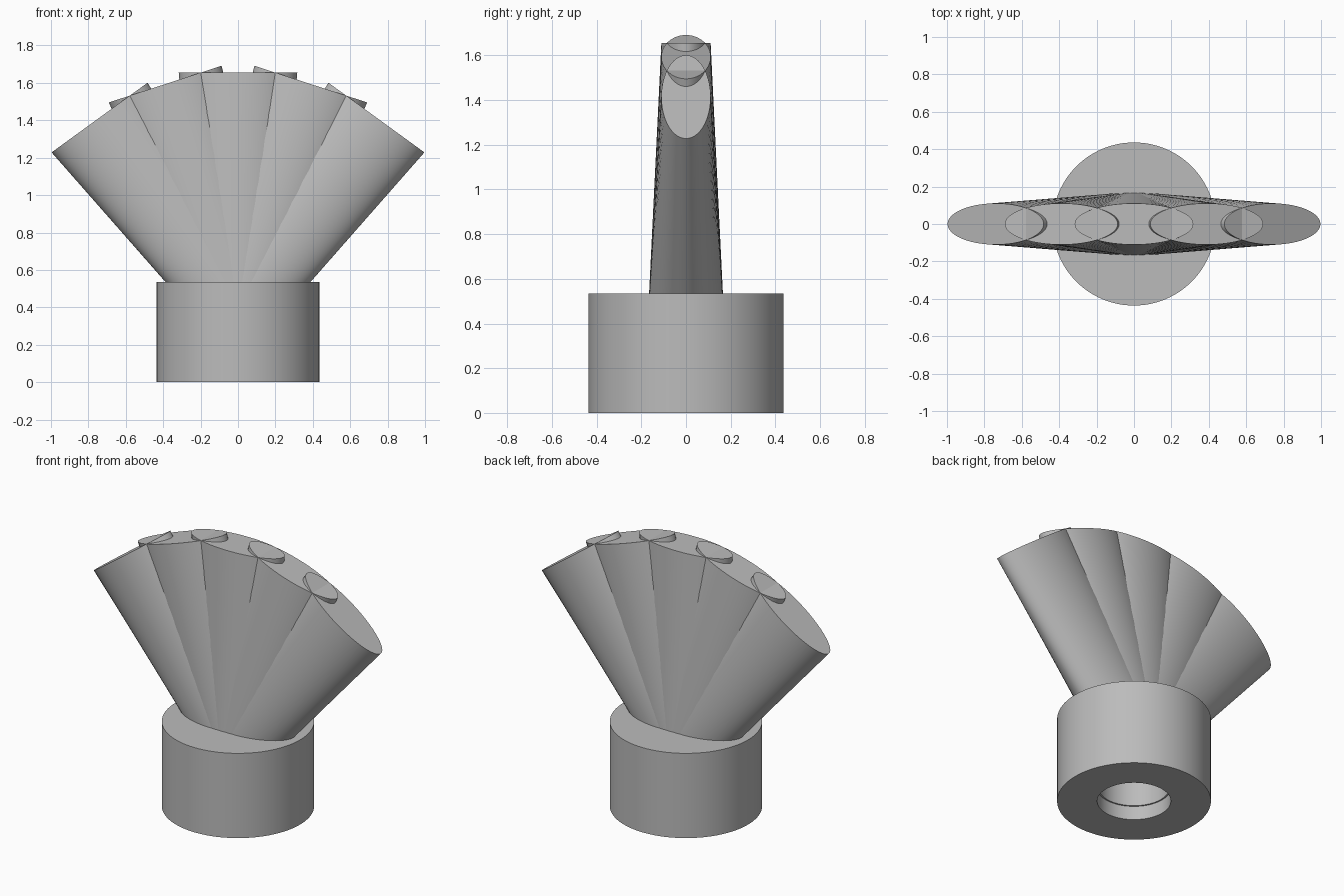
import bpy, bmesh, math
from mathutils import Matrix

cube = bpy.data.objects.get("Cube")
if cube:
    bpy.data.objects.remove(cube, do_unlink=True)

SEGS = 96
PIVOT_Z = 0.396      # all fan lobes turn about this height
LOBE_START, LOBE_END = 0.12, 1.259

grey = bpy.data.materials.new("plain_grey")
grey.use_nodes = True
colour = (0.5, 0.5, 0.5, 1)
grey.diffuse_color = colour
grey.node_tree.nodes["Principled BSDF"].inputs["Base Color"].default_value = colour


def stack_rings(name, rings, matrix=Matrix()):
    """Solid from elliptical rings (half width x, half width y, z), capped at both ends."""
    bm = bmesh.new()
    loops = []
    for rx, ry, z in rings:
        loops.append([bm.verts.new((rx * math.cos(a), ry * math.sin(a), z))
                      for a in (2 * math.pi * i / SEGS for i in range(SEGS))])
    for low, high in zip(loops, loops[1:]):
        for i in range(SEGS):
            j = (i + 1) % SEGS
            bm.faces.new((low[i], low[j], high[j], high[i]))
    bm.faces.new(loops[0])
    bm.faces.new(loops[-1])
    bmesh.ops.recalc_face_normals(bm, faces=bm.faces)
    bm.transform(matrix)
    mesh = bpy.data.meshes.new(name)
    bm.to_mesh(mesh)
    bm.free()
    mesh.materials.append(grey)
    obj = bpy.data.objects.new(name, mesh)
    bpy.context.collection.objects.link(obj)
    bpy.ops.object.select_all(action="DESELECT")
    obj.select_set(True)
    bpy.context.view_layer.objects.active = obj
    bpy.ops.object.shade_smooth_by_angle(angle=math.radians(30))
    return obj


# Round base with a socket in its underside
base_profile = [(0.2, 0.35), (0.2, 0.086), (0.209, 0.086), (0.209, 0),
                (0.436, 0), (0.436, 0.535)]
stack_rings("base", [(r, r, z) for r, z in base_profile])

# Fan of five flattened, flaring lobes
for n, name in enumerate(("far_right", "right", "middle", "left", "far_left")):
    tilt = math.radians(18 * (n - 2))
    rings = [(0.2 + 0.093 * u, 0.172 - 0.049 * u, u) for u in (LOBE_START, LOBE_END)]
    place = Matrix.Translation((0, 0, PIVOT_Z)) @ Matrix.Rotation(tilt, 4, "Y")
    stack_rings("fan_lobe_" + name, rings, place)
